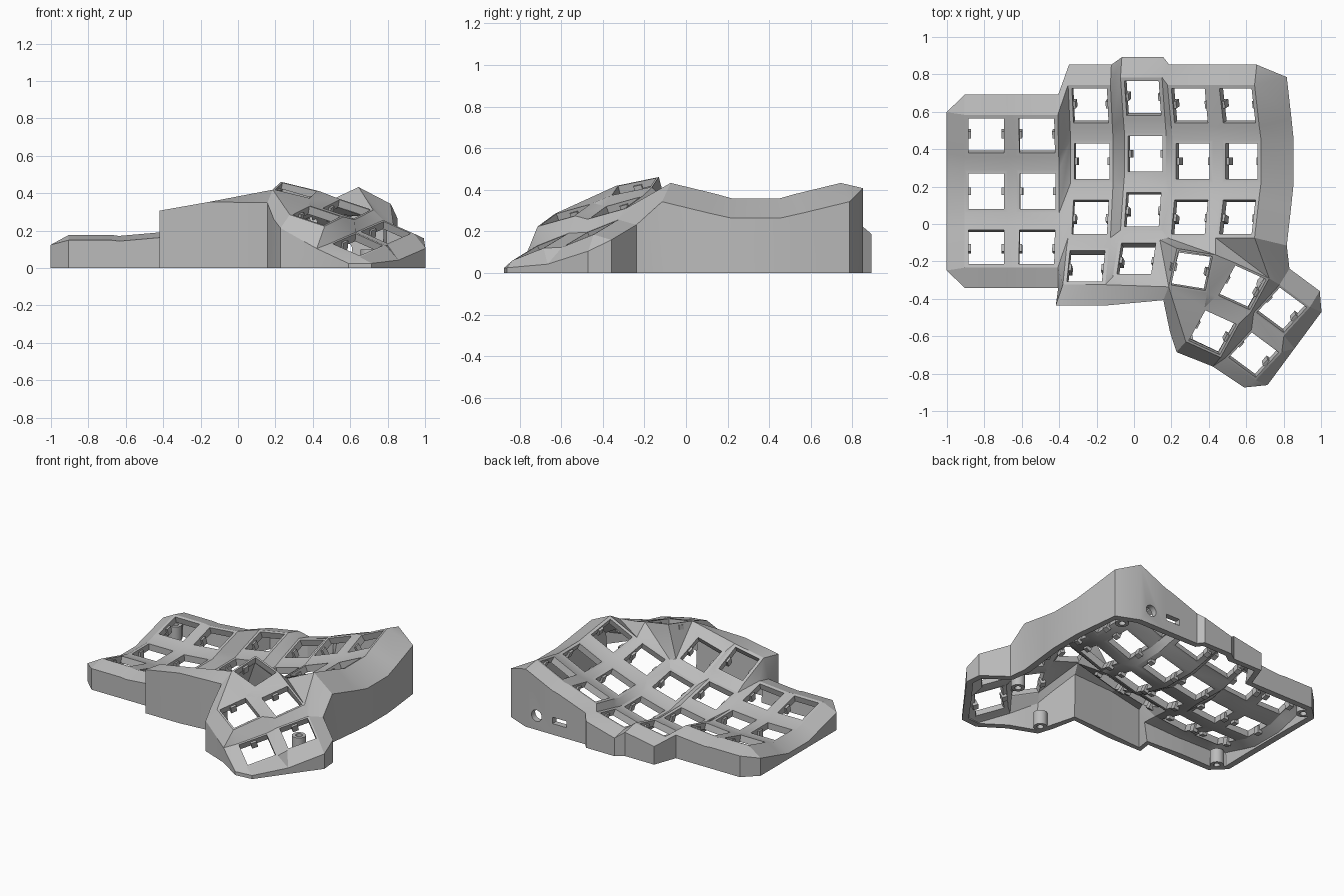
import bpy, bmesh, math
from mathutils import Matrix, Vector

cube = bpy.data.objects.get("Cube")
if cube:
    bpy.data.objects.remove(cube)

grey = bpy.data.materials.new("case grey")
grey.use_nodes = True
grey.diffuse_color = (0.5, 0.5, 0.5, 1)
grey.node_tree.nodes["Principled BSDF"].inputs["Base Color"].default_value = (0.5, 0.5, 0.5, 1)

RADIUS = 1.15   # curvature of every key column
HOLE = 0.095
OUT, DROP = 0.097, 0.055

# Key sockets: one matrix each. Columns are (x, y, z, tent angle, rows)
columns = [(-.79, .175, .095, 0, 3), (-.515, .175, .10, 5, 3), (-.225, .335, .095, 10, 4),
           (.06, .375, .105, 15, 4), (.315, .335, .21, 20, 3), (.575, .335, .31, 25, 3)]
nudges = [(0, 0, .013), (0, 0, 0), (0, 0, .013), (0, .015, .03)]
keys = {}
for c, (x, y, z, tent, rows) in enumerate(columns):
    base = Matrix.Translation((x, y, z)) @ Matrix.Rotation(math.radians(-tent), 4, 'Y')
    for r in range(rows):
        a = math.radians(15 * (1 - r))
        arc = Vector((0, RADIUS * math.sin(a), RADIUS * (1 - math.cos(a)))) + Vector(nudges[r])
        keys[c, r] = base @ Matrix.Translation(arc) @ Matrix.Rotation(a, 4, 'X')

# Thumb sockets: centre, side direction, forward direction
steep = ((.135, -.1, -.06), (.11, .135, .055))
mild = ((.165, -.075, -.055), (.075, .155, .045))
thumbs = [((.31, -.25, .415), (.185, -.03, -.045), (.03, .185, .04)),
          ((.58, -.34, .315), *mild), ((.79, -.46, .19), *steep),
          ((.42, -.58, .28), *mild), ((.64, -.70, .125), *steep)]
for i, (centre, side, fwd) in enumerate(thumbs):
    ax = Vector(side).normalized()
    az = ax.cross(Vector(fwd)).normalized()
    rot = Matrix((ax, az.cross(ax), az)).transposed().to_4x4()
    keys['T', i] = Matrix.Translation(centre) @ rot

bm = bmesh.new()
cache = {}
SIGN = {'+': 1, '-': -1}


def frame(key):
    return .107 if key[0] == 'T' else .115


def post(key, corner, half=None):
    """Corner vertex of a socket; corner is a pair of signs such as '+-'."""
    tag = (key, corner, half)
    if tag not in cache:
        h = half or frame(key)
        cache[tag] = bm.verts.new(keys[key] @ Vector((SIGN[corner[0]] * h, SIGN[corner[1]] * h, 0)))
    return cache[tag]


def face(*items):
    bm.faces.new([post(k, s) for k, s in items])


def web_side(a, b):
    face((a, '+-'), (b, '--'), (b, '-+'), (a, '++'))


def web_down(a, b):
    face((a, '--'), (b, '-+'), (b, '++'), (a, '+-'))


# Socket frames
RING = ('--', '+-', '++', '-+')
for k in keys:
    for s, t in zip(RING, RING[1:] + RING[:1]):
        bm.faces.new([post(k, s), post(k, t), post(k, t, HOLE), post(k, s, HOLE)])

# Webs between the finger sockets
for c, r in [k for k in keys if k[0] != 'T']:
    right, down, diag = (c + 1, r), (c, r + 1), (c + 1, r + 1)
    if right in keys:
        web_side((c, r), right)
    if down in keys:
        web_down((c, r), down)
    if down in keys and diag in keys:
        face(((c, r), '+-'), (down, '++'), (diag, '-+'), (right, '--'))

# Webs around the thumb cluster
T0, T1, T2, T3, T4 = [('T', i) for i in range(5)]
MID, MID_UP, IDX, INN = (3, 3), (3, 2), (4, 2), (5, 2)
RING_UP, RING_LOW, LITTLE = (2, 2), (2, 3), (1, 2)
for a, b in ((T0, T1), (T1, T2), (T3, T4)):
    web_side(a, b)
for a, b in ((T1, T3), (T2, T4)):
    web_down(a, b)
face((T1, '+-'), (T3, '++'), (T4, '-+'), (T2, '--'))
face((T0, '--'), (T3, '-+'), (T0, '+-'))
face((T0, '--'), (T3, '--'), (T3, '-+'))
face((T0, '+-'), (T3, '-+'), (T1, '--'))
face((LITTLE, '+-'), (RING_LOW, '--'), (RING_LOW, '-+'), (RING_UP, '--'))
face((RING_LOW, '+-'), (T0, '--'), (MID, '--'))
face((MID, '--'), (T0, '--'), (MID, '+-'))
face((MID_UP, '+-'), (MID, '++'), (IDX, '--'))
face((MID, '++'), (T0, '-+'), (IDX, '--'))
face((MID, '++'), (MID, '+-'), (T0, '--'))
face((MID, '++'), (T0, '--'), (T0, '-+'))
face((IDX, '--'), (T0, '-+'), (T0, '++'))
face((IDX, '--'), (T0, '++'), (IDX, '+-'))
face((IDX, '+-'), (T0, '++'), (INN, '--'))
face((INN, '--'), (T0, '++'), (T1, '-+'))
face((INN, '--'), (T1, '-+'), (T1, '++'))
face((INN, '--'), (T1, '++'), (INN, '+-'))
face((INN, '+-'), (T1, '++'), (T2, '-+'))

# Outer wall: walk round the edge sockets, (key, corner, outward direction)
rim = [((0, 0), '-+', 'left')]
for c in range(6):
    rim += [((c, 0), '-+', 'back'), ((c, 0), '++', 'back')]
for r in range(3):
    rim += [((5, r), '++', 'right'), ((5, r), '+-', 'right')]
rim += [(T2, '-+', 'back'), (T2, '++', 'back'), (T2, '++', 'right'), (T2, '+-', 'right'),
        (T4, '++', 'right'), (T4, '+-', 'right'), (T4, '+-', 'front'), (T4, '--', 'front'),
        (T3, '+-', 'front'), (T3, '--', 'front'), (T3, '--', 'left'), (T0, '--', 'front'),
        (RING_LOW, '+-', 'front'), (RING_LOW, '--', 'corner')]
for k in (LITTLE, (0, 2)):
    rim += [(k, '+-', 'front'), (k, '--', 'front')]
for r in (2, 1, 0):
    rim += [((0, r), '--', 'left'), ((0, r), '-+', 'left')]
rim.pop()   # the first entry already closes the loop

WAY = {'left': (-1, 0), 'right': (1, 0), 'back': (0, 1), 'front': (0, -1), 'corner': (-.4, -1)}
points = []
for k, s, way in rim:
    inner_wall = k[0] == 5 and way == 'right'
    drop = .16 if inner_wall else DROP
    out = .118 if inner_wall else .088 if k[0] == 'T' else OUT
    dx, dy = WAY[way]
    p = keys[k] @ Vector((SIGN[s[0]] * frame(k) + dx * out, SIGN[s[1]] * frame(k) + dy * out, -drop))
    p.z = max(p.z, .025)
    points.append(p)

# Neighbouring thumb sockets share one wall corner
for i in range(len(rim) - 1):
    a, b = rim[i][0], rim[i + 1][0]
    if T4 in (a, b) and a != b:
        points[i] = points[i + 1] = (points[i] + points[i + 1]) / 2

loop, made = [], {}
for (k, s, way), p in zip(rim, points):
    if tuple(p) not in made:
        made[tuple(p)] = (bm.verts.new(p), bm.verts.new((p.x, p.y, 0)))
    loop.append((post(k, s), *made[tuple(p)]))
for (a, ao, ag), (b, bo, bg) in zip(loop, loop[1:] + loop[:1]):
    bm.faces.new(list(dict.fromkeys([a, b, bo, ao])))
    if ao is not bo:
        bm.faces.new([ao, bo, bg, ag])

bmesh.ops.recalc_face_normals(bm, faces=bm.faces)
bm.faces.ensure_lookup_table()
if bm.faces[0].normal.z < 0:
    bmesh.ops.reverse_faces(bm, faces=bm.faces)


def make_object(name, mesh_bm):
    me = bpy.data.meshes.new(name)
    mesh_bm.to_mesh(me)
    mesh_bm.free()
    me.materials.append(grey)
    ob = bpy.data.objects.new(name, me)
    bpy.context.collection.objects.link(ob)
    return ob


case = make_object("case_shell", bm)
thick = case.modifiers.new("thickness", 'SOLIDIFY')
thick.thickness, thick.offset = .045, -1

# Cable ports in the back wall
cut = bmesh.new()
turn = Matrix.Translation((.57, .85, .1)) @ Matrix.Rotation(math.pi / 2, 4, 'X')
bmesh.ops.create_cone(cut, cap_ends=True, segments=24, radius1=.04, radius2=.04, depth=.3, matrix=turn)
bmesh.ops.create_cube(cut, size=1, matrix=Matrix.Translation((.39, .85, .1)) @ Matrix.Diagonal((.11, .3, .045, 1)))
cutter = make_object("port_cutter", cut)
cutter.hide_render = True
ports = case.modifiers.new("ports", 'BOOLEAN')
ports.operation, ports.solver, ports.object = 'DIFFERENCE', 'EXACT', cutter

# Bake the shell so that its sharp edges stay crisp
baked = bpy.data.meshes.new_from_object(case.evaluated_get(bpy.context.evaluated_depsgraph_get()))
case.modifiers.clear()
case.data = baked
bpy.data.objects.remove(cutter)

# Switch clips on both sides of each socket
clips = bmesh.new()
for m in keys.values():
    for sx in (-1, 1):
        place = Matrix.Translation((sx * .099, 0, -.04)) @ Matrix.Diagonal((.035, .04, .05, 1))
        bmesh.ops.create_cube(clips, size=1, matrix=m @ place)
make_object("switch_clips", clips)

# Hollow screw posts under the corners
screws = bmesh.new()
for x, y in ((-.91, .6), (-.91, -.26), (.72, .74), (.27, -.61), (.7, -.32)):
    rings = []
    for rad, z in ((.045, 0), (.045, .1), (.022, .1), (.022, 0)):
        rings.append([screws.verts.new((x + rad * math.cos(i * math.pi / 10),
                                        y + rad * math.sin(i * math.pi / 10), z)) for i in range(20)])
    for a, b in zip(rings, rings[1:] + rings[:1]):
        for i in range(20):
            j = (i + 1) % 20
            screws.faces.new([a[i], a[j], b[j], b[i]])
make_object("screw_posts", screws)

for ob in bpy.context.collection.objects:
    ob.select_set(ob.name in ("case_shell", "screw_posts"))
bpy.context.view_layer.objects.active = case
bpy.ops.object.shade_smooth_by_angle(angle=math.radians(25))
